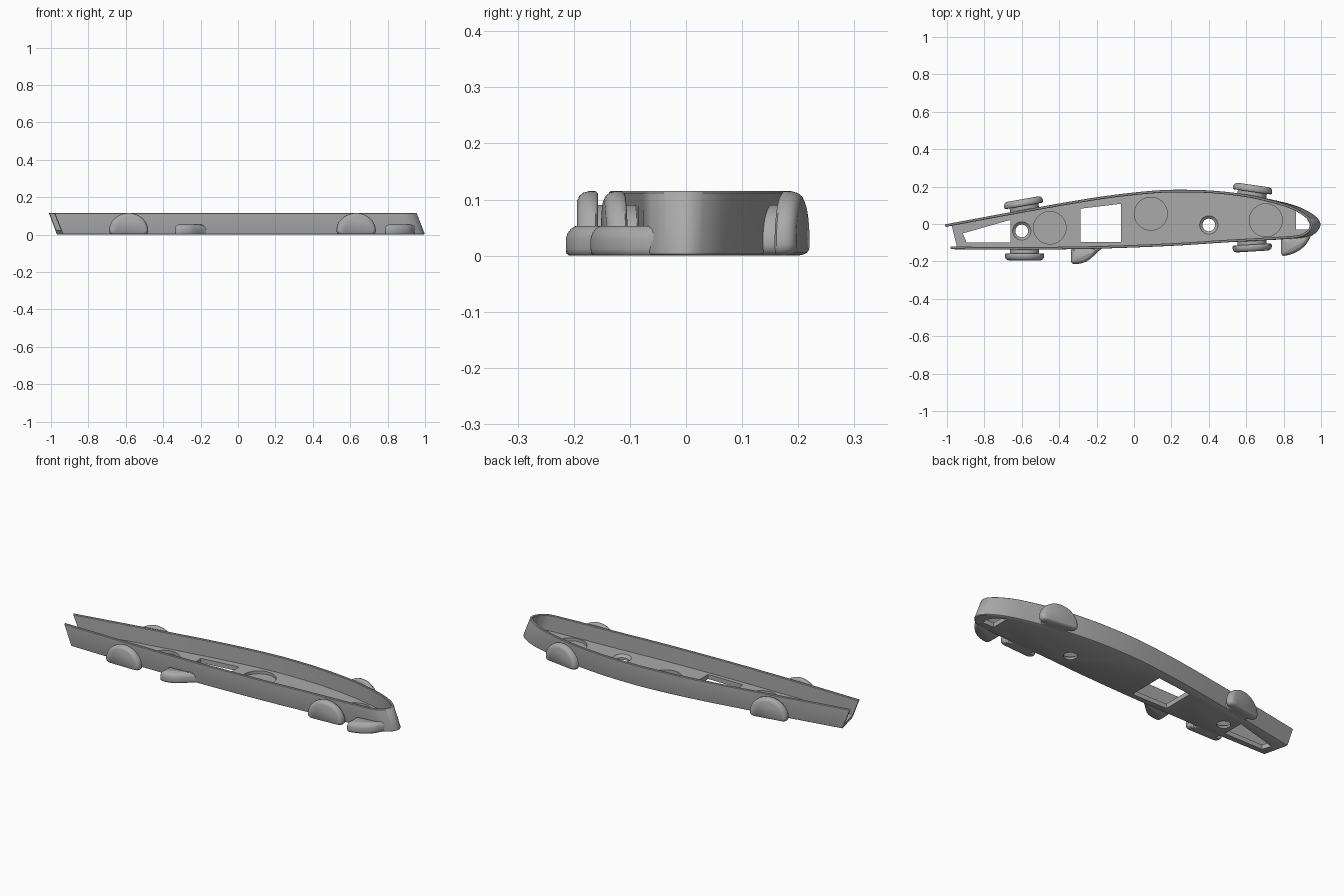
import bpy, bmesh, math
from mathutils import Vector, Matrix

if "Cube" in bpy.data.objects:
    bpy.data.objects.remove(bpy.data.objects["Cube"], do_unlink=True)

HEIGHT, FLOOR, WALL = 0.115, 0.025, 0.014

grey = bpy.data.materials.new("plain_grey")
grey.use_nodes = True
grey.diffuse_color = (0.4, 0.4, 0.4, 1)
grey.node_tree.nodes["Principled BSDF"].inputs["Base Color"].default_value = (0.4, 0.4, 0.4, 1)


def spline(pts, steps=6):
    """Smooth open curve through the points."""
    p = [Vector(q) for q in pts]
    p = [2 * p[0] - p[1]] + p + [2 * p[-1] - p[-2]]
    out = []
    for a, b, c, d in zip(p, p[1:], p[2:], p[3:]):
        for i in range(steps):
            t = i / steps
            out.append(0.5 * (2 * b + (c - a) * t + (2 * a - 5 * b + 4 * c - d) * t * t
                              + (3 * b - a - 3 * c + d) * t ** 3))
    return out + [p[-2]]


def circle(x, y, r, n=48):
    return [Vector((x + r * math.cos(2 * math.pi * i / n), y + r * math.sin(2 * math.pi * i / n)))
            for i in range(n)]


def inset(loop, d):
    """Move a counter-clockwise loop inwards by d."""
    out = []
    for i, p in enumerate(loop):
        a = (p - loop[i - 1]).normalized()
        b = (loop[(i + 1) % len(loop)] - p).normalized()
        na, nb = Vector((-a.y, a.x)), Vector((-b.y, b.x))
        out.append(p + (na + nb) * d / max(0.3, 1 + na.dot(nb)))
    return out


def loft(bm, rings):
    """Skin closed rings of 3D points and cap both ends."""
    rows = [[bm.verts.new(p) for p in ring] for ring in rings]
    n = len(rows[0])
    for a, b in zip(rows, rows[1:]):
        for i in range(n):
            j = (i + 1) % n
            bm.faces.new((a[i], a[j], b[j], b[i]))
    bm.faces.new(rows[0][::-1])
    bm.faces.new(rows[-1])


def make(name, bm, matrix=None):
    bmesh.ops.recalc_face_normals(bm, faces=bm.faces)
    if matrix:
        bm.transform(matrix)
    mesh = bpy.data.meshes.new(name)
    bm.to_mesh(mesh)
    bm.free()
    mesh.materials.append(grey)
    ob = bpy.data.objects.new(name, mesh)
    bpy.context.collection.objects.link(ob)
    return ob


def smooth(ob, angle=35):
    bpy.ops.object.select_all(action="DESELECT")
    ob.select_set(True)
    bpy.context.view_layer.objects.active = ob
    bpy.ops.object.shade_smooth_by_angle(angle=math.radians(angle))


# Tray: one closed outline, lofted up the outside and down the inside
front = [(-1.2, -.135), (-.96, -.135), (-.6, -.137), (-.2, -.132), (.2, -.117), (.5, -.098), (.8, -.082)]
nose = [(.92, -.073), (.965, -.055), (.99, -.03), (1, 0), (.985, .03), (.94, .065), (.86, .1)]
back = [(.74, .13), (.6, .158), (.45, .176), (.3, .183), (.1, .178), (-.2, .143), (-.6, .074),
        (-1, 0), (-1.2, -.037)]
outline = spline(front + nose + back)


def level(d, z):
    ring = []
    for p in inset(outline, d):
        t = min(1, max(0, (p.x - .6) / .4))
        ring.append((p.x - .045 * z / HEIGHT * t * t * (3 - 2 * t), p.y, z))
    return ring


bm = bmesh.new()
loft(bm, [level(.007, 0), level(.002, .003), level(0, .009), level(0, HEIGHT - .003),
          level(.003, HEIGHT), level(WALL - .003, HEIGHT), level(WALL, HEIGHT - .003),
          level(WALL, FLOOR)])
tray = make("tray", bm)


def cut(name, rings):
    bm = bmesh.new()
    loft(bm, rings)
    cutter = make(name, bm)
    cutter.hide_render = True
    cutter.hide_viewport = True
    mod = tray.modifiers.new(name, "BOOLEAN")
    mod.operation, mod.solver, mod.object = "DIFFERENCE", "EXACT", cutter
    return cutter


def flat(loop, z):
    return [(p[0], p[1], z) for p in loop]


# Slanted open end
def end_ring(z):
    x = -1 + .045 * z / -HEIGHT + .045
    return [(-1.5, -.4, z), (x + .085, -.4, z), (x - .06, .2, z), (-1.5, .2, z)]


cutters = [cut("end_cutter", [end_ring(-.05), end_ring(.2)])]

# Windows through the floor
windows = {
    "rear_window": [(-.895, -.1), (-.66, -.1), (-.66, .022), (-.915, -.05)],
    "middle_window": [(-.285, -.095), (-.07, -.095), (-.07, .108), (-.285, .082)],
    "nose_window": [(.865, -.03), (.935, -.03), (.94, 0), (.92, .035), (.865, .075)],
}
for name, loop in windows.items():
    cutters.append(cut(name + "_cutter", [flat(loop, -.05), flat(loop, .06)]))

# Shallow round pockets
for i, (x, y, r) in enumerate([(-.45, -.02, .087), (.09, .055, .088), (.705, .02, .088)]):
    cutters.append(cut(f"pocket_cutter_{i}", [flat(circle(x, y, r), .009), flat(circle(x, y, r), .06)]))

# Countersunk screw holes
for i, (x, y) in enumerate([(-.6, -.037), (.4, -.005)]):
    cutters.append(cut(f"screw_cutter_{i}", [flat(circle(x, y, r), z) for r, z in
                                             [(.034, -.05), (.034, .012), (.05, .026), (.05, .06)]]))

# Bake the cuts, then drop the helpers
bpy.context.view_layer.update()
baked = bpy.data.meshes.new_from_object(tray.evaluated_get(bpy.context.evaluated_depsgraph_get()))
tray.modifiers.clear()
tray.data = baked
for c in cutters:
    bpy.data.objects.remove(c, do_unlink=True)
smooth(tray)


# Half-disc feet on short necks; local -y points away from the wall
def half_disc(r, y, lift=0, corner=.02):
    """Upright half disc with rounded lower corners."""
    pts = [(r * math.cos(a), y, .02 + (HEIGHT - .02) * r / .105 * math.sin(a))
           for a in [math.pi * i / 32 for i in range(33)]]
    low = [(-r + corner * (1 - math.cos(a)), y, .02 - (.02 - lift) * math.sin(a))
           for a in [math.pi / 2 * i / 5 for i in range(1, 6)]]
    return pts + low + [(-x, y, z) for x, _, z in reversed(low)]


feet = [("rear_right_foot", -.585, -.137, 0), ("front_right_foot", .63, -.09, 3.5),
        ("rear_left_foot", -.585, .077, 190), ("front_left_foot", .63, .152, 172)]
for name, x, y, turn in feet:
    bm = bmesh.new()
    loft(bm, [half_disc(.078, .008), half_disc(.078, -.024)])
    loft(bm, [half_disc(.1, -.02), half_disc(.105, -.024), half_disc(.105, -.036),
              half_disc(.102, -.046, .002), half_disc(.096, -.053, .005), half_disc(.086, -.057, .009)])
    smooth(make(name, bm, Matrix.Translation((x, y, 0)) @ Matrix.Rotation(math.radians(turn), 4, "Z")), 50)

# Swept side fins with domed tops
fins = {
    "rear_fin": [(-.335, -.127), (-.337, -.17), (-.337, -.2), (-.325, -.213), (-.29, -.212),
                 (-.25, -.198), (-.215, -.17), (-.185, -.142), (-.165, -.127)],
    "nose_fin": [(.785, -.076), (.785, -.13), (.787, -.158), (.8, -.17), (.84, -.162),
                 (.88, -.143), (.915, -.115), (.935, -.085), (.95, -.055)],
}
for name, pts in fins.items():
    loop = spline(pts, 4)
    bm = bmesh.new()
    loft(bm, [flat(inset(loop, d), z) for d, z in
              [(.006, 0), (.001, .004), (0, .012), (0, .03), (.003, .04), (.009, .048), (.018, .053)]])
    smooth(make(name, bm), 50)
